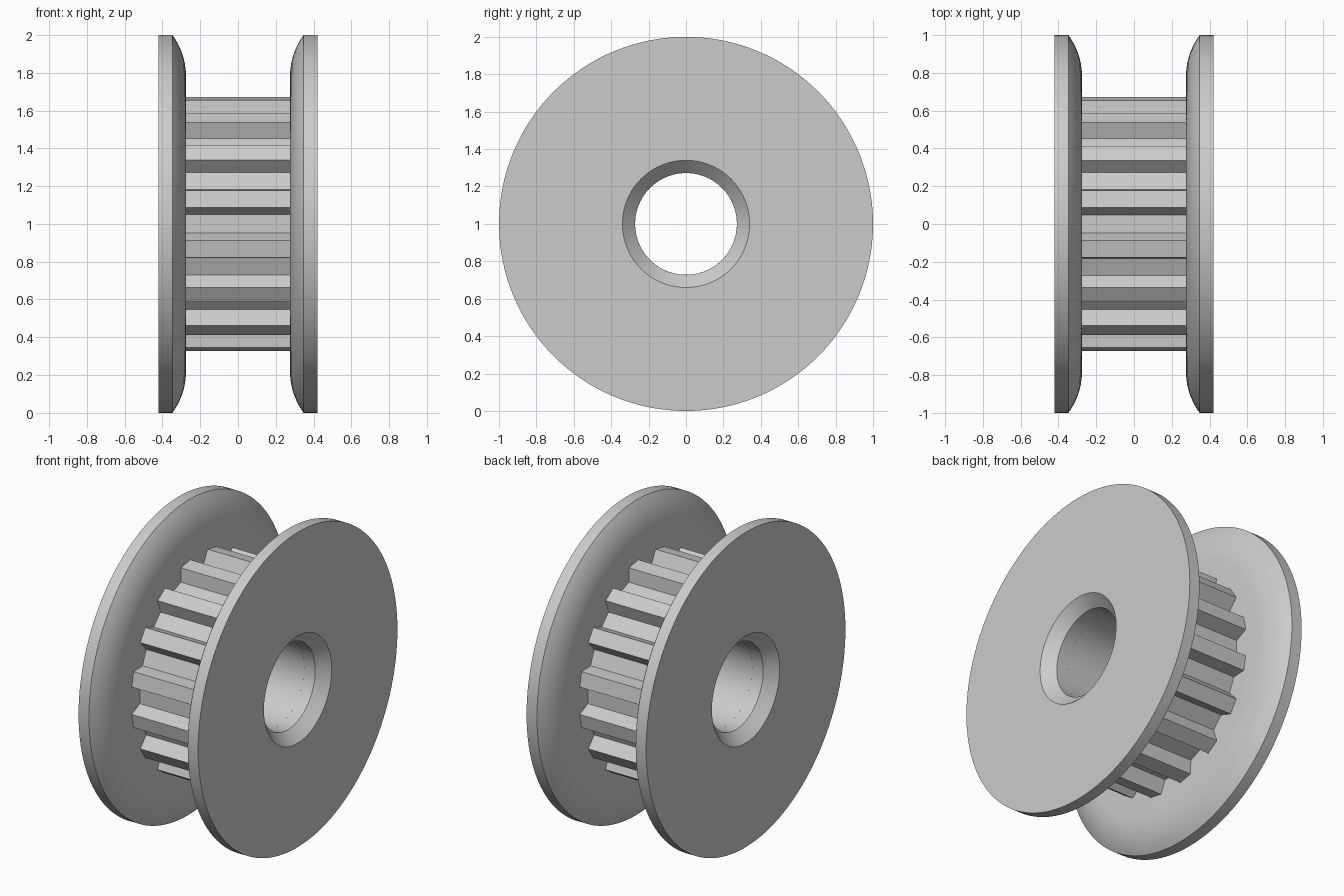
import bpy, bmesh
from math import sin, cos, pi, radians, asin

cube = bpy.data.objects.get("Cube")
if cube:
    bpy.data.objects.remove(cube, do_unlink=True)

TEETH, SEGMENTS = 16, 128
TIP_R, ROOT_R, BORE_R = 0.678, 0.594, 0.272
INNER_X, RIM_X, OUTER_X = 0.275, 0.347, 0.42
CHAMFER = 0.068

grey = bpy.data.materials.new("light grey")
grey.use_nodes = True
grey.diffuse_color = (0.6, 0.6, 0.6, 1)
grey.node_tree.nodes["Principled BSDF"].inputs["Base Color"].default_value = (0.6, 0.6, 0.6, 1)


def ring_point(x, r, a):
    """Point on a circle around the axle, lifted to stand on the ground."""
    return (x, r * cos(a), 1 + r * sin(a))


def bridge(bm, loops):
    """Join a closed sequence of equal loops with quads."""
    for k, a in enumerate(loops):
        b = loops[(k + 1) % len(loops)]
        for i in range(len(a)):
            j = (i + 1) % len(a)
            bm.faces.new((a[i], a[j], b[j], b[i]))


def finish(bm, name):
    bmesh.ops.recalc_face_normals(bm, faces=bm.faces)
    mesh = bpy.data.meshes.new(name)
    bm.to_mesh(mesh)
    bm.free()
    mesh.materials.append(grey)
    obj = bpy.data.objects.new(name, mesh)
    bpy.context.collection.objects.link(obj)
    bpy.ops.object.select_all(action="DESELECT")
    obj.select_set(True)
    bpy.context.view_layer.objects.active = obj
    bpy.ops.object.shade_smooth_by_angle(angle=radians(30))


def flange(name, side):
    """Disc with a rounded inner shoulder and a chamfered bore."""
    shoulder_r, arc_r = 0.78, 0.372
    sweep = asin((1 - shoulder_r) / arc_r)
    profile = [(INNER_X, BORE_R)]
    for k in range(11):
        t = sweep * k / 10
        profile.append((INNER_X + arc_r * (1 - cos(t)), shoulder_r + arc_r * sin(t)))
    profile[-1] = (RIM_X, 1)
    profile += [(OUTER_X, 1), (OUTER_X, BORE_R + CHAMFER), (OUTER_X - CHAMFER, BORE_R)]
    bm = bmesh.new()
    loops = [[bm.verts.new(ring_point(side * x, r, 2 * pi * i / SEGMENTS))
              for i in range(SEGMENTS)] for x, r in profile]
    bridge(bm, loops)
    finish(bm, name)


def toothed_hub():
    """Straight-sided teeth around a hollow hub."""
    tip_half, root_half = radians(3.9), radians(6.55)
    tooth = [(-root_half, ROOT_R), (-tip_half, TIP_R), (tip_half, TIP_R), (root_half, ROOT_R)]
    pitch = 2 * pi / TEETH
    outline = [((n + 0.5) * pitch + a, r) for n in range(TEETH) for a, r in tooth]
    bore = [((i + 0.5) * pitch / 4, BORE_R) for i in range(len(outline))]
    bm = bmesh.new()
    loops = [[bm.verts.new(ring_point(x, r, a)) for a, r in shape]
             for x, shape in ((-INNER_X, outline), (INNER_X, outline),
                              (INNER_X, bore), (-INNER_X, bore))]
    bridge(bm, loops)
    finish(bm, "toothed_hub")


flange("left_flange", 1)
flange("right_flange", -1)
toothed_hub()
